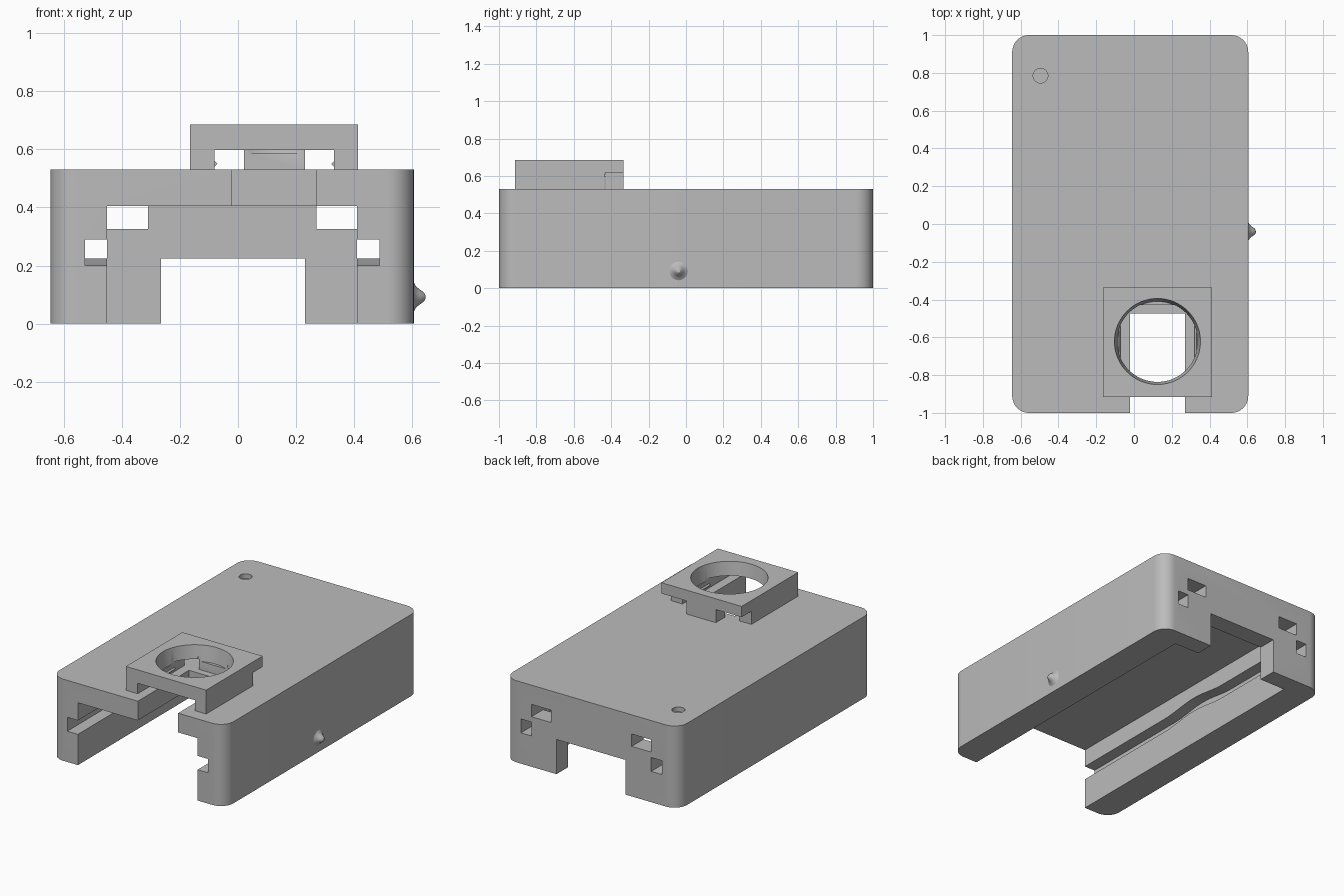
import bpy, bmesh, math
from mathutils import Matrix, Vector

cube = bpy.data.objects.get("Cube")
if cube:
    bpy.data.objects.remove(cube, do_unlink=True)

grey = bpy.data.materials.new("plain grey plastic")
grey.use_nodes = True
colour = (0.5, 0.5, 0.5, 1)
grey.diffuse_color = colour
grey.node_tree.nodes["Principled BSDF"].inputs["Base Color"].default_value = colour


def make(name, bm):
    bmesh.ops.recalc_face_normals(bm, faces=bm.faces)
    mesh = bpy.data.meshes.new(name)
    bm.to_mesh(mesh)
    bm.free()
    mesh.materials.append(grey)
    ob = bpy.data.objects.new(name, mesh)
    bpy.context.collection.objects.link(ob)
    return ob


def box(name, x, y, z, radius=0):
    bm = bmesh.new()
    bmesh.ops.create_cube(bm, size=1)
    for v in bm.verts:
        v.co = [a + (c + 0.5) * (b - a) for c, (a, b) in zip(v.co, (x, y, z))]
    if radius:
        upright = [e for e in bm.edges
                   if abs(e.verts[0].co.z - e.verts[1].co.z) > 0.1]
        bmesh.ops.bevel(bm, geom=upright, offset=radius, segments=10,
                        profile=0.5, affect='EDGES')
    return make(name, bm)


def cone(name, x, y, z0, z1, r0, r1, sides=64):
    bm = bmesh.new()
    bmesh.ops.create_cone(bm, cap_ends=True, segments=sides, radius1=r0,
                          radius2=r1, depth=z1 - z0,
                          matrix=Matrix.Translation((x, y, (z0 + z1) / 2)))
    return make(name, bm)


def prism(name, outline, shift):
    bm = bmesh.new()
    face = bm.faces.new([bm.verts.new(p) for p in outline])
    out = bmesh.ops.extrude_face_region(bm, geom=[face])
    moved = [g for g in out["geom"] if isinstance(g, bmesh.types.BMVert)]
    bmesh.ops.translate(bm, verts=moved, vec=Vector(shift))
    return make(name, bm)


def cut(ob, *cutters):
    for cutter in cutters:
        mod = ob.modifiers.new("cut", 'BOOLEAN')
        mod.operation, mod.solver, mod.object = 'DIFFERENCE', 'EXACT', cutter
        graph = bpy.context.evaluated_depsgraph_get()
        mesh = bpy.data.meshes.new_from_object(ob.evaluated_get(graph))
        ob.modifiers.clear()
        ob.data = mesh
        bpy.data.objects.remove(cutter, do_unlink=True)


def smooth(ob):
    bpy.ops.object.select_all(action='DESELECT')
    bpy.context.view_layer.objects.active = ob
    ob.select_set(True)
    bpy.ops.object.shade_smooth_by_angle(angle=math.radians(30))


# Housing: rounded block with an open channel underneath and a rear wall
MID = -0.02
body = box("housing", (-0.645, 0.605), (-1, 1), (0, 0.53), 0.09)
cut(body,
    box("channel", (-0.45, 0.41), (-1.1, 0.88), (-0.1, 0.405)),
    box("rear_opening", (-0.265, 0.23), (0.8, 1.1), (-0.1, 0.225)),
    box("top_slot", (-0.02, 0.27), (-1.1, -0.475), (0.3, 0.6)),
    cone("dimple", -0.495, 0.785, 0.5, 0.6, 0.039, 0.039, 32))

# Side grooves with a gentle hump halfway, and square holes in the rear wall
hump = [(-0.25 + 0.55 * i / 16, 0.0125 * (1 - math.cos(math.tau * i / 16)))
        for i in range(17)]
path = [(-1.1, 0)] + hump + [(1.1, 0)]
for side in (-1, 1):
    inner, outer = MID + side * 0.40, MID + side * 0.506
    outline = [(inner, y, 0.2 + h) for y, h in path]
    outline += [(inner, y, 0.29 + h) for y, h in reversed(path)]
    groove = prism("groove", outline, (outer - inner, 0, 0))
    # keep the rear wall's inner edge aligned with the channel side
    for v in groove.data.vertices:
        if abs(v.co.x - inner) < 0.001:
            v.co.x = MID + side * 0.43
    xs = sorted((MID + side * 0.29, MID + side * 0.43))
    cut(body, groove, box("corner_hole", xs, (0.8, 1.1), (0.325, 0.405)))
smooth(body)

# Round holder clip on top, with two legs and a rear stop
CX, CY = 0.124, -0.622
clip = box("holder_clip", (-0.165, 0.412), (-0.915, -0.335), (0.53, 0.685))
cut(clip,
    box("clip_channel", (-0.08, 0.33), (-1, -0.43), (0.4, 0.598)),
    box("rear_gap_a", (-0.3, 0.02), (-0.435, -0.2), (0.4, 0.615)),
    box("rear_gap_b", (0.23, 0.6), (-0.435, -0.2), (0.4, 0.615)),
    cone("round_hole", CX, CY, 0.585, 0.70, 0.212, 0.23))
smooth(clip)

# Small snap ridges inside the clip legs
for side, name in ((-1, "right_snap_ridge"), (1, "left_snap_ridge")):
    wall = 0.125 + side * 0.206
    tip = wall - side * 0.01
    prism(name, [(wall, -0.71, 0.54), (tip, -0.71, 0.55), (wall, -0.71, 0.56)],
          (0, 0.17, 0))

# Flared nub on the left side
bm = bmesh.new()
profile = [(0.052, -0.005), (0.05, 0), (0.036, 0.008), (0.026, 0.02),
           (0.017, 0.033), (0.009, 0.039), (0, 0.04)]
verts = [bm.verts.new((0.605 + h, -0.04 + r, 0.092)) for r, h in profile]
edges = [bm.edges.new(pair) for pair in zip(verts, verts[1:])]
bmesh.ops.spin(bm, geom=verts + edges, cent=(0.605, -0.04, 0.092),
               axis=(1, 0, 0), angle=math.tau, steps=24)
bmesh.ops.remove_doubles(bm, verts=bm.verts, dist=0.0005)
smooth(make("side_nub", bm))
